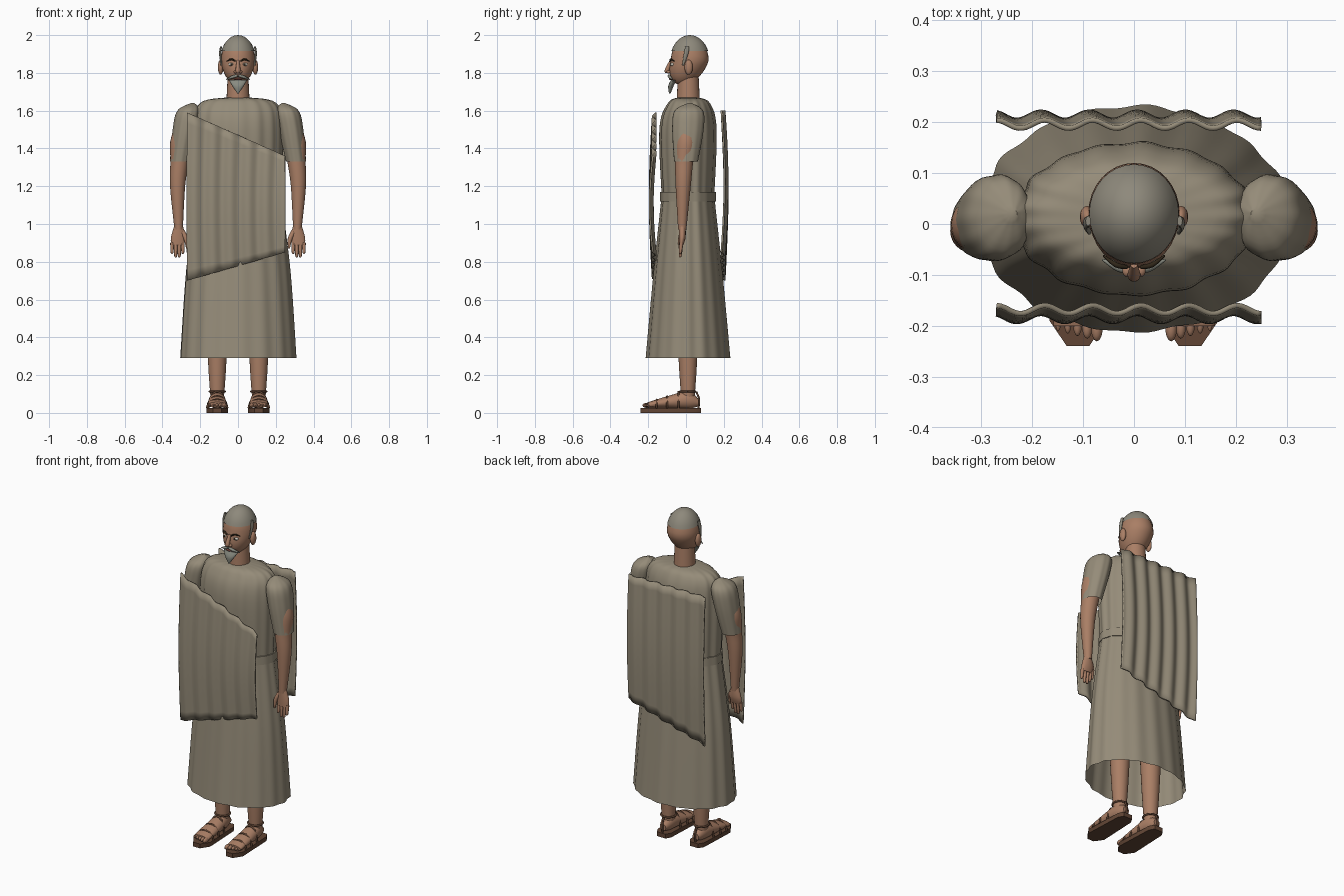
import bpy, bmesh, math
from mathutils import Vector

if "Cube" in bpy.data.objects:
    bpy.data.objects.remove(bpy.data.objects["Cube"])

AXIS_X, AXIS_Y, AXIS_Z = Vector((1, 0, 0)), Vector((0, 1, 0)), Vector((0, 0, 1))
parts = []


def material(name, red, green, blue):
    mat = bpy.data.materials.new(name)
    mat.use_nodes = True
    mat.diffuse_color = (red, green, blue, 1)
    shader = mat.node_tree.nodes["Principled BSDF"]
    shader.inputs["Base Color"].default_value = mat.diffuse_color
    return mat


cloth = material("taupe cloth", .3, .26, .19)
skin = material("tan skin", .4, .21, .13)
hair = material("grey hair", .27, .25, .2)
beard_grey = material("grey beard", .25, .26, .22)
leather = material("brown leather", .12, .06, .035)
dark = material("dark brown", .03, .02, .01)
eye_white = material("eye white", .6, .57, .5)
lip = material("dull red lip", .25, .08, .06)


def finish(name, bm, mat, pair=False):
    """Turn a bmesh into an object; a pair is mirrored to the right side."""
    bmesh.ops.recalc_face_normals(bm, faces=bm.faces)
    mesh = bpy.data.meshes.new(name)
    bm.to_mesh(mesh)
    bm.free()
    mesh.materials.append(mat)
    part = bpy.data.objects.new(name, mesh)
    bpy.context.collection.objects.link(part)
    parts.append(part)
    if pair:
        part.modifiers.new("other side", "MIRROR").use_mirror_merge = False
    return part


def bridge(name, rings, mat, pair=False, bottom=True, top=True):
    """Join equal rings of points into a surface."""
    bm = bmesh.new()
    loops = [[bm.verts.new(point) for point in ring] for ring in rings]
    for lower, upper in zip(loops, loops[1:]):
        for i in range(len(lower)):
            bm.faces.new((lower[i - 1], lower[i], upper[i], upper[i - 1]))
    if bottom:
        bm.faces.new(loops[0])
    if top:
        bm.faces.new(loops[-1])
    return finish(name, bm, mat, pair)


def spline(knots, steps=6):
    """Smooth curve through a few knots of any dimension."""
    knots = [Vector(knot) for knot in knots]
    result = []
    for i in range(len(knots) - 1):
        before, start, end = knots[max(i - 1, 0)], knots[i], knots[i + 1]
        after = knots[min(i + 2, len(knots) - 1)]
        for step in range(steps):
            t = step / steps
            bend = (before * 2 - start * 5 + end * 4 - after) * t
            twist = (start * 3 - before - end * 3 + after) * t * t
            result.append(start + (end - before + bend + twist) * t / 2)
    return result + [knots[-1]]


def loft(name, mat, knots, across=AXIS_X, along=AXIS_Y, sides=24, folds=0, depth=0, **options):
    """Ellipses (x, y, z, radius across, radius along), rippled by folds."""
    rings = []
    for x, y, z, wide, deep in spline(knots):
        ring = []
        for i in range(sides):
            angle = math.tau * i / sides
            ripple = 1 + depth * (math.cos(folds * angle) + math.cos((folds - 5) * angle + 1) / 2)
            ring.append(Vector((x, y, z)) + across * (wide * ripple * math.cos(angle))
                        + along * (deep * ripple * math.sin(angle)))
        rings.append(ring)
    return bridge(name, rings, mat, **options)


def tube(name, mat, knots, sides=10, up=AXIS_Y, pair=True):
    """Round tube through knots (x, y, z, radius)."""
    path = spline(knots, steps=4)
    rings = []
    for i, knot in enumerate(path):
        ahead, behind = path[min(i + 1, len(path) - 1)], path[max(i - 1, 0)]
        direction = (ahead - behind).to_3d().normalized()
        u = direction.cross(up).normalized()
        v = direction.cross(u)
        angles = [math.tau * k / sides for k in range(sides)]
        rings.append([knot.to_3d() + (u * math.cos(a) + v * math.sin(a)) * knot.w for a in angles])
    return bridge(name, rings, mat, pair)


def sphere_mesh(centre, size, segments):
    bm = bmesh.new()
    bmesh.ops.create_uvsphere(bm, u_segments=segments, v_segments=segments // 2 + 2, radius=1)
    bmesh.ops.scale(bm, vec=size, verts=bm.verts)
    bmesh.ops.translate(bm, vec=centre, verts=bm.verts)
    return bm


def ball(name, mat, centre, size, pair=True):
    return finish(name, sphere_mesh(centre, size, 14), mat, pair)


def shawl(name, middle, bow, top_right, top_left):
    """Pleated hanging panel with a slanting hem, bowed away from the body."""
    bm = bmesh.new()
    columns, rows = 72, 16
    grid = []
    for i in range(columns + 1):
        s = i / columns
        top = top_right + (top_left - top_right) * s
        hem = .7 + .15 * s
        column = []
        for j in range(rows + 1):
            t = j / rows
            pleat = .008 * math.cos(s * math.pi * 11 + math.sin(3 * t) / 2)
            y = middle + bow * math.sin(math.pi * t) + pleat
            column.append(bm.verts.new((-.27 + .52 * s, y, top + (hem - top) * t)))
        grid.append(column)
    for near, far in zip(grid, grid[1:]):
        for j in range(rows):
            bm.faces.new((near[j], far[j], far[j + 1], near[j + 1]))
    thickness = finish(name, bm, cloth).modifiers.new("thickness", "SOLIDIFY")
    thickness.thickness = .01
    thickness.offset = 0


# Robe: skirt, belt and bodice
loft("skirt", cloth, [(0, .01, .29, .305, .222), (0, .01, .75, .274, .18), (0, .01, 1.13, .227, .14)],
     sides=128, folds=17, depth=.012, bottom=False, top=False)
loft("belt", cloth, [(0, .01, 1.12, .232, .147), (0, .01, 1.17, .23, .147)], sides=96, folds=17, depth=.006)
loft("bodice", cloth, [(0, .01, 1.12, .222, .136), (0, .01, 1.5, .235, .15),
                       (0, .015, 1.64, .2, .11), (0, .01, 1.67, .06, .05)],
     sides=128, folds=17, depth=.014)

# Shawl panels
shawl("front_shawl", middle=-.168, bow=-.016, top_right=1.59, top_left=1.36)
shawl("back_shawl", middle=.196, bow=.016, top_right=1.6, top_left=1.6)

# Sleeves, arms and hands
loft("sleeves", cloth, [(.24, .02, 1.64, .01, .01), (.26, .015, 1.6, .06, .075),
                        (.28, .01, 1.5, .065, .083), (.307, 0, 1.33, .053, .063)],
     sides=64, folds=11, depth=.012, top=False, pair=True)
tube("arms", skin, [(.29, 0, 1.5, .045), (.303, 0, 1.43, .056), (.31, -.01, 1.33, .048),
                    (.32, -.015, 1.2, .04), (.314, -.02, .97, .022)], sides=24)
loft("palms", skin, [(.314, -.02, .99, .023, .018), (.317, -.02, .93, .038, .018), (.32, -.025, .89, .034, .012)],
     pair=True)
for finger in range(4):
    x = .292 + .019 * finger
    tip = .842 if finger in (0, 3) else .824
    tube("fingers", skin, [(x, -.024, .9, .01), (x, -.03, tip + .01, .008), (x, -.03, tip, .003)])
tube("thumbs", skin, [(.295, -.02, .96, .014), (.275, -.03, .92, .012), (.27, -.035, .87, .005)])

# Legs and feet
foot_x = .11
tube("legs", skin, [(foot_x, .01, .9, .075), (foot_x, .01, .3, .05), (foot_x, .01, .06, .034)], sides=24)
loft("feet", skin, [(foot_x, .065, .055, .02, .02), (foot_x, .01, .068, .04, .046),
                    (foot_x, -.1, .056, .048, .032), (foot_x, -.2, .042, .048, .015)],
     along=AXIS_Z, pair=True)
for toe in range(5):
    size = .014 - .0015 * toe
    ball("toes", skin, (.073 + .019 * toe, .005 * toe - .203, .04), (size * .85, .028, size))

# Sandals: sole, foot straps, ankle and heel straps
half = [(.022, -.24), (.056, -.19), (.046, .05), (.028, .08)]
outline = half + [(-x, y) for x, y in reversed(half)]
bridge("soles", [[(foot_x + x, y, z) for x, y in outline] for z in (0, .026)], leather, pair=True)
thick = .0055
for y, wide, high in ((-.155, .054, .046), (-.1, .052, .064), (-.04, .046, .088)):
    arch = [math.pi * i / 8 for i in range(9)]
    tube("foot_straps", leather,
         [(foot_x + wide * math.cos(a), y, .024 + high * math.sin(a), thick) for a in arch])
circle = [math.tau * i / 12 for i in range(13)]
tube("ankle_straps", leather,
     [(foot_x + .041 * math.cos(a), .01 + .041 * math.sin(a), .113, thick) for a in circle], up=AXIS_Z)
tube("heel_straps", leather, [(foot_x, .055, .11, thick), (foot_x, .07, .07, thick), (foot_x, .065, .02, thick)])


# Neck, skull and hair cap
def skull(grow):
    centre, height = 1.865, .13
    bm = sphere_mesh((0, .02, centre), (.09 + grow, .1 + grow, height + grow), 32)
    for vert in bm.verts:
        jaw = max(0, (centre - vert.co.z) / height)
        vert.co.x *= 1 - jaw / 10
        vert.co.y -= .04 * jaw
    return bm


tube("neck", skin, [(0, .012, 1.64, .062), (0, .012, 1.78, .055)], sides=24, pair=False)
finish("head", skull(0), skin)
cap = skull(.005)
bmesh.ops.bisect_plane(cap, geom=cap.verts[:] + cap.edges[:] + cap.faces[:],
                       plane_co=AXIS_Z * 1.915, plane_no=AXIS_Z, clear_inner=True)
finish("hair_cap", cap, hair)

# Ears, sideburns and eyes
ball("ears", skin, (.092, .014, 1.83), (.015, .022, .04))
loft("sideburns", hair, [(.088, -.016, 1.84, .004, .005), (.094, 0, 1.9, .006, .012), (.09, .006, 1.94, .005, .01)],
     sides=12, pair=True)
ball("eyes", eye_white, (.035, -.07, 1.845), (.016, .013, .009))
ball("irises", dark, (.035, -.08, 1.845), (.006, .005, .006))
tube("brows", dark, [(.014, -.085, 1.862), (.036, -.08, 1.872), (.06, -.062, 1.862)] and
     [(.014, -.085, 1.862, .004), (.036, -.08, 1.872, .005), (.06, -.062, 1.862, .002)], up=AXIS_Z)

# Nose, mouth, moustache and beard
tube("nose", skin, [(0, -.08, 1.865, .007), (0, -.1, 1.815, .013), (0, -.1, 1.8, .009)], pair=False)
ball("nostrils", skin, (.013, -.092, 1.805), (.01, .012, .008))
ball("mouth", lip, (0, -.078, 1.768), (.024, .012, .006), pair=False)
tube("moustache", beard_grey, [(.003, -.09, 1.786, .007), (.03, -.086, 1.778, .008), (.062, -.07, 1.765, .002)],
     up=AXIS_Z)
loft("beard", beard_grey, [(0, -.086, 1.69, .003, .004), (0, -.08, 1.73, .03, .014), (0, -.066, 1.762, .048, .014)])

# Smooth shading with sharp edges kept
bpy.ops.object.select_all(action="DESELECT")
for part in parts:
    part.select_set(True)
bpy.context.view_layer.objects.active = parts[0]
bpy.ops.object.shade_smooth_by_angle(angle=math.radians(40))
